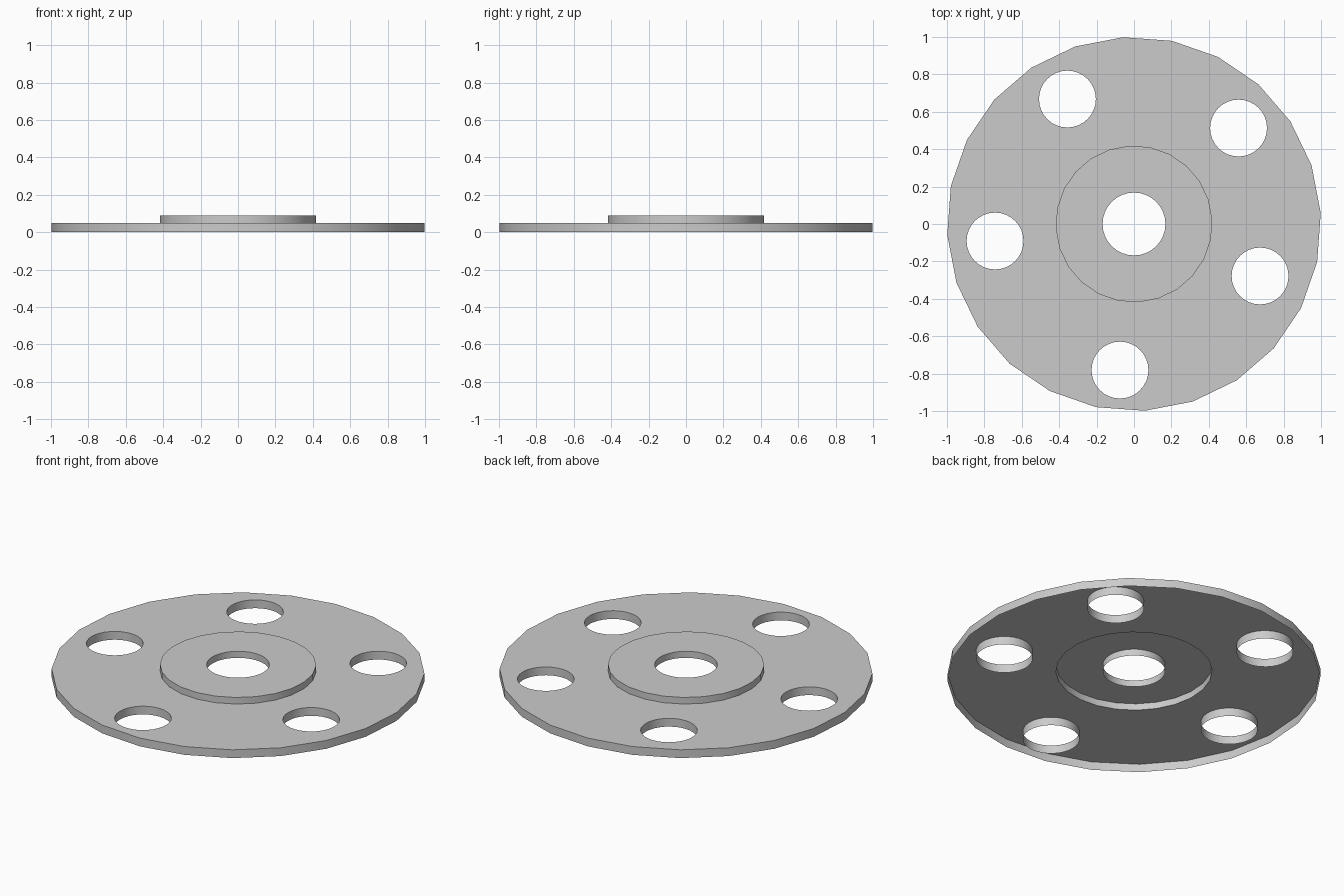
import bpy, bmesh
from math import cos, sin, pi, radians

if "Cube" in bpy.data.objects:
    bpy.data.objects.remove(bpy.data.objects["Cube"])

TURN = radians(3.3)          # slight rotation of the low-poly rims
PLATE_TOP, HUB_TOP = 0.049, 0.088
HUB_R = 0.419


def ring(r, sides, cx=0, cy=0, turn=0.0):
    return [(cx + r * cos(turn + 2 * pi * i / sides),
             cy + r * sin(turn + 2 * pi * i / sides)) for i in range(sides)]


def open_shell(name, z_top, z_low, outer, walled_holes, plain_holes=(), grey=None):
    """Flat sheet with holes; walls hang from the rim and the walled holes."""
    bm = bmesh.new()
    edges, walls = [], []

    def add_loop(points, hole, wall):
        vs = [bm.verts.new((x, y, z_top)) for x, y in points]
        if hole:
            vs.reverse()
        edges.extend(bm.edges.new((vs[i - 1], vs[i])) for i in range(len(vs)))
        if wall:
            walls.append(vs)

    add_loop(outer, False, True)
    for h in walled_holes:
        add_loop(h, True, True)
    for h in plain_holes:
        add_loop(h, True, False)

    # top sheet
    bmesh.ops.triangle_fill(bm, use_beauty=True, edges=edges, normal=(0, 0, 1))
    for f in bm.faces:
        f.normal_update()
        if f.normal.z < 0:
            f.normal_flip()

    # hanging walls
    for top in walls:
        low = [bm.verts.new((v.co.x, v.co.y, z_low)) for v in top]
        for i in range(len(top)):
            bm.faces.new((top[i - 1], low[i - 1], low[i], top[i]))

    me = bpy.data.meshes.new(name)
    bm.to_mesh(me)
    bm.free()
    ob = bpy.data.objects.new(name, me)
    bpy.context.collection.objects.link(ob)
    if grey is not None:
        mat = bpy.data.materials.new(name + "_grey")
        mat.diffuse_color = (grey, grey, grey, 1)
        mat.use_nodes = True
        mat.node_tree.nodes["Principled BSDF"].inputs["Base Color"].default_value = mat.diffuse_color
        me.materials.append(mat)
    bpy.ops.object.select_all(action='DESELECT')
    ob.select_set(True)
    bpy.context.view_layer.objects.active = ob
    bpy.ops.object.shade_smooth_by_angle(angle=radians(30))
    return ob


# round plate, hollow underneath, with five tube-walled holes
hole_centres = [(-0.356, 0.668), (0.559, 0.513), (-0.743, -0.091),
                (0.674, -0.278), (-0.075, -0.781)]
open_shell("plate", PLATE_TOP, 0.0, ring(1.0, 24, turn=TURN),
           [ring(0.152, 32, x, y) for x, y in hole_centres],
           [ring(HUB_R, 24, turn=TURN)])

# raised hub with centre bore
open_shell("hub", HUB_TOP, PLATE_TOP, ring(HUB_R, 24, turn=TURN),
           [ring(0.168, 32)], grey=0.6)
